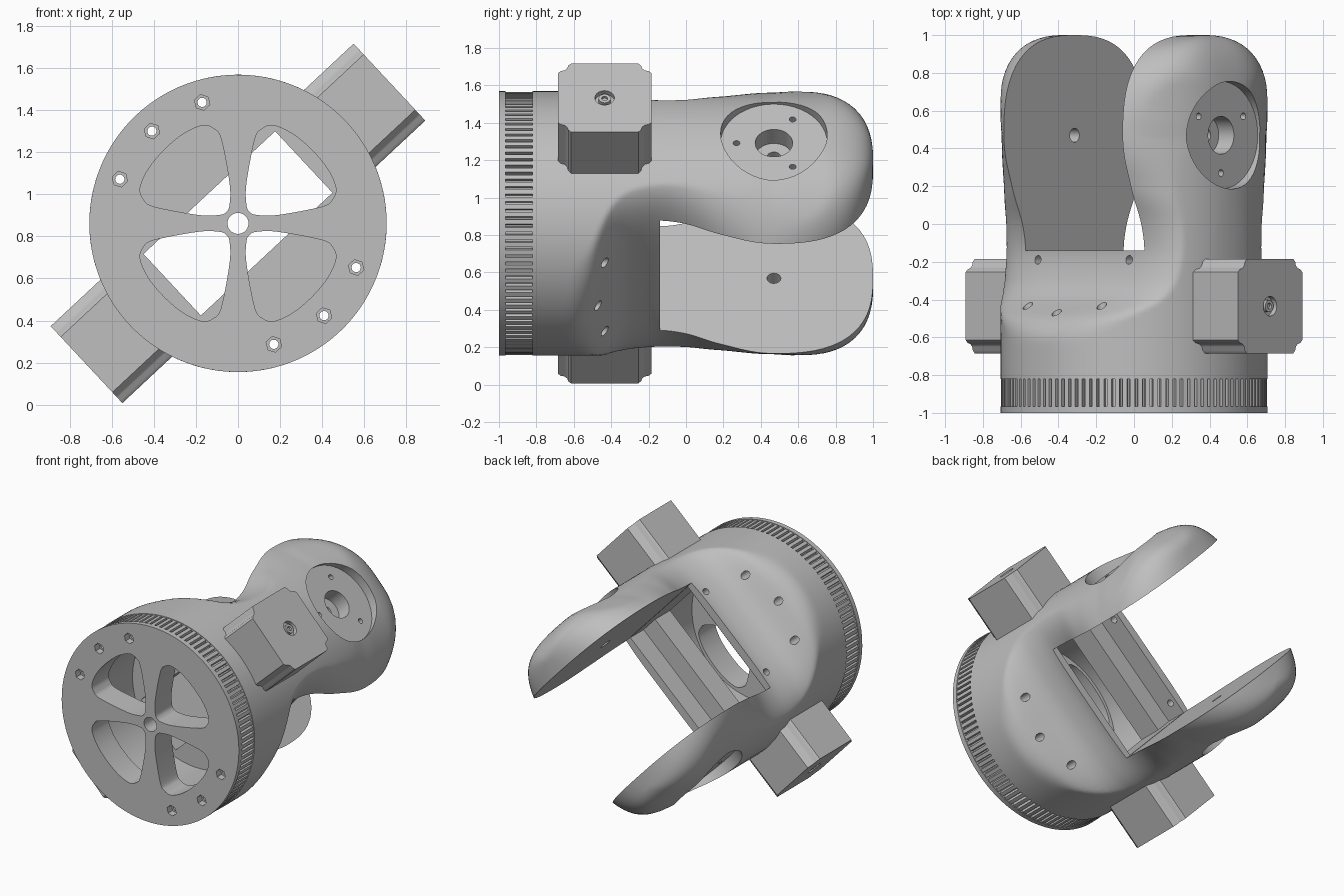
import bpy, bmesh, math
from math import sin, cos, pi, radians
from mathutils import Matrix, Vector

TILT = radians(43)          # fork axis leans in the x-z plane
PLACE = Matrix.Translation((0, 0, 0.862)) @ Matrix.Rotation(-TILT, 4, 'Y')
R = 0.707                   # main radius
GAP = 0.43                  # half distance between the fork arms

if "Cube" in bpy.data.objects:
    bpy.data.objects.remove(bpy.data.objects["Cube"])

grey = bpy.data.materials.new("plain grey")
grey.use_nodes = True
COLOUR = (0.52, 0.52, 0.52, 1)
grey.diffuse_color = COLOUR
grey.node_tree.nodes["Principled BSDF"].inputs["Base Color"].default_value = COLOUR


def finish(name, bm):
    bmesh.ops.recalc_face_normals(bm, faces=bm.faces)
    me = bpy.data.meshes.new(name)
    bm.to_mesh(me)
    bm.free()
    me.materials.append(grey)
    ob = bpy.data.objects.new(name, me)
    bpy.context.collection.objects.link(ob)
    return ob


def loft(name, rings):
    bm = bmesh.new()
    loops = [[bm.verts.new(p) for p in ring] for ring in rings]
    n = len(loops[0])
    for a, b in zip(loops, loops[1:]):
        for i in range(n):
            j = (i + 1) % n
            bm.faces.new((a[i], a[j], b[j], b[i]))
    bm.faces.new(loops[0])
    bm.faces.new(loops[-1][::-1])
    return finish(name, bm)


def prism(name, pts, axis, lo, hi):
    """Extrude a 2D outline along local axis 0, 1 or 2."""
    def put(p, h):
        q = list(p)
        q.insert(axis, h)
        return q
    return loft(name, [[put(p, h) for p in pts] for h in (lo, hi)])


def circle(r, n=32, c=(0, 0)):
    return [(c[0] + r * cos(2 * pi * i / n), c[1] + r * sin(2 * pi * i / n)) for i in range(n)]


def box(half_a, half_b):
    return [(-half_a, -half_b), (half_a, -half_b), (half_a, half_b), (-half_a, half_b)]


def activate(ob):
    bpy.ops.object.select_all(action='DESELECT')
    ob.select_set(True)
    bpy.context.view_layer.objects.active = ob


def combine(ob, tools, mode='DIFFERENCE'):
    activate(ob)
    for t in tools:
        mod = ob.modifiers.new("cut", 'BOOLEAN')
        mod.operation, mod.solver, mod.object = mode, 'EXACT', t
        bpy.ops.object.modifier_apply(modifier=mod.name)
        bpy.data.objects.remove(t)


def spline(pts, steps):
    """Closed smooth curve through 2D points."""
    out, n = [], len(pts)
    for i in range(n):
        a, b, c, d = (Vector(pts[(i + k) % n]) for k in (-1, 0, 1, 2))
        for s in range(steps):
            t = s / steps
            out.append(0.5 * (2 * b + (c - a) * t + (2 * a - 5 * b + 4 * c - d) * t * t
                              + (3 * b - a - 3 * c + d) * t ** 3))
    return out


# Body section along its length: y, half width across the fork, squareness
KEYS = [(-0.82, R, 2), (-0.64, R, 2), (-0.57, 0.695, 2.1), (-0.5, 0.645, 2.5),
        (-0.45, 0.57, 3), (-0.39, 0.485, 3.6), (-0.3, 0.425, 4), (-0.14, 0.393, 4.2),
        (0.02, 0.435, 3.5), (0.2, 0.55, 2.6), (0.47, 0.693, 2)]


def section(y):
    if y > KEYS[-1][0]:                       # blunt rounded arm tips
        t = (y - 0.47) / 0.53
        a = 0.52 + (R - 0.52) * (1 - t ** 3) ** 0.45
        p = 2 + 1.4 * t
        w = 0.55 * (1 - t ** 2.6) ** 0.385
        return a, w / (1 - (GAP / a) ** p) ** (1 / p), p
    i = max(k for k in range(len(KEYS) - 1) if KEYS[k][0] <= y)
    k0, k1 = KEYS[i], KEYS[i + 1]
    h = k1[0] - k0[0]
    t = (y - k0[0]) / h

    def slope(k, c):
        if k < 2 or k == len(KEYS) - 1:
            return 0
        return (KEYS[k + 1][c] - KEYS[k - 1][c]) / (KEYS[k + 1][0] - KEYS[k - 1][0])
    return [R] + [k0[c] * (1 + 2 * t) * (1 - t) ** 2 + k1[c] * t * t * (3 - 2 * t)
                  + h * (slope(i, c) * t * (1 - t) ** 2 - slope(i + 1, c) * t * t * (1 - t))
                  for c in (1, 2)]


def ring(y, n=112):
    a, b, p = section(y)
    out = []
    for i in range(n):
        c, s = cos(2 * pi * i / n), sin(2 * pi * i / n)
        u = math.copysign(a * abs(c) ** (2 / p), c)
        v = math.copysign(b * abs(s) ** (2 / p), s)
        k = min(1, R / math.hypot(u, v))      # stay inside the main cylinder
        out.append((u * k, y, v * k))
    return out


ys = [-0.82 + 1.29 * i / 52 for i in range(52)]
ys += [0.47 + 0.53 * sin(pi / 2 * i / 18) for i in range(18)] + [0.9998]
body = loft("fork_body", [ring(y) for y in ys])

# Slot between the arms, recess in its floor, opening and inner cavity
cuts = [prism("slot", box(GAP, 1), 1, -0.14, 1.2),
        prism("recess", box(GAP - 0.002, 0.335), 1, -0.29, 0),
        prism("opening", box(GAP - 0.002, 0.2), 1, -0.6, -0.2),
        prism("cavity", circle(0.52, 64), 1, -0.9, -0.46)]

# Screw holes along the length, and two through the upper slot wall
screws = [(0.6 * cos(a), 0.6 * sin(a)) for s in (1, -1)
          for a in (s * pi / 2 + radians(d) for d in (-26.5, 0, 26.5))]
cuts += [prism("screw", circle(0.026, 20, c), 1, -1.2, 0) for c in screws]
cuts += [prism("wall_screw", circle(0.023, 20, (u, -0.19)), 2, 0.25, 0.8)
         for u in (-0.33, 0.33)]

# Pivot pockets on both arms
for s in (1, -1):
    def bore(r, lo, hi, y=0.47, v=0):
        cuts.append(prism("bore", circle(r, 48, (y, v)), 0, *sorted((s * lo, s * hi))))
    bore(0.285, 0.63, 0.9)
    bore(0.1, 0.52, 0.8)
    bore(0.037, 0.3, 0.6)
    for k in range(3):
        a = pi + k * 2 * pi / 3
        bore(0.018, 0.55, 0.8, 0.47 + 0.2 * cos(a), 0.2 * sin(a))
combine(body, cuts)

# Toothed pulley ring with a front flange
teeth, outline = 108, []
for i in range(teeth):
    for f, r in ((0, 0.703), (0.6, 0.703), (0.68, 0.68), (0.92, 0.68)):
        a = 2 * pi * (i + f) / teeth
        outline.append((r * cos(a), r * sin(a)))
pulley = prism("toothed_pulley", outline, 1, -0.97, -0.81)
combine(pulley, [prism("flange", circle(R, 112), 1, -1, -0.965)], 'UNION')

# Rounded windows, centre hole, and screw holes with hex recesses
half = [(0.055, 0.055), (0.04, 0.09), (0.04, 0.19), (0.08, 0.4), (0.115, 0.45),
        (0.17, 0.465), (0.26, 0.425)]
mirror = [(z, x) for x, z in half[:0:-1]]
petal = spline(half + [(0.35, 0.35)] + mirror, 5)
cuts = []
for k in range(4):
    a = k * pi / 2 - TILT
    cuts.append(prism("window", [(x * cos(a) - z * sin(a), x * sin(a) + z * cos(a))
                                 for x, z in petal], 1, -1.2, -0.6))
cuts.append(prism("centre_hole", circle(0.05), 1, -1.2, -0.6))
for c in screws:
    cuts.append(prism("screw", circle(0.022, 20, c), 1, -1.2, -0.6))
    cuts.append(prism("hex", circle(0.038, 6, c), 1, -1.2, -0.95))
combine(pulley, cuts)

# Motors with notched corners and a small shaft boss
quarter = [(0.25, 0.18), (0.235, 0.195), (0.215, 0.2), (0.2, 0.215), (0.195, 0.235), (0.18, 0.25)]
motor_outline = []
for k in range(4):
    for a, b in quarter:
        for _ in range(k):
            a, b = -b, a
        motor_outline.append((a - 0.435, b))
parts = [body, pulley]
for name, s in (("left", 1), ("right", -1)):
    motor = prism(name + "_motor", motor_outline, 0, *sorted((s * 0.54, s * 0.985)))

    def disc(r, lo, hi):
        return prism("disc", circle(r, 32, (-0.435, 0)), 0, *sorted((s * lo, s * hi)))
    combine(motor, [disc(0.052, 0.955, 1.1)])
    combine(motor, [disc(0.032, 0.94, 0.98)], 'UNION')
    combine(motor, [disc(0.016, 0.965, 1.1)])
    parts.append(motor)

for ob in parts:
    ob.data.transform(PLACE)
    activate(ob)
    bpy.ops.object.shade_smooth_by_angle(angle=radians(32))
